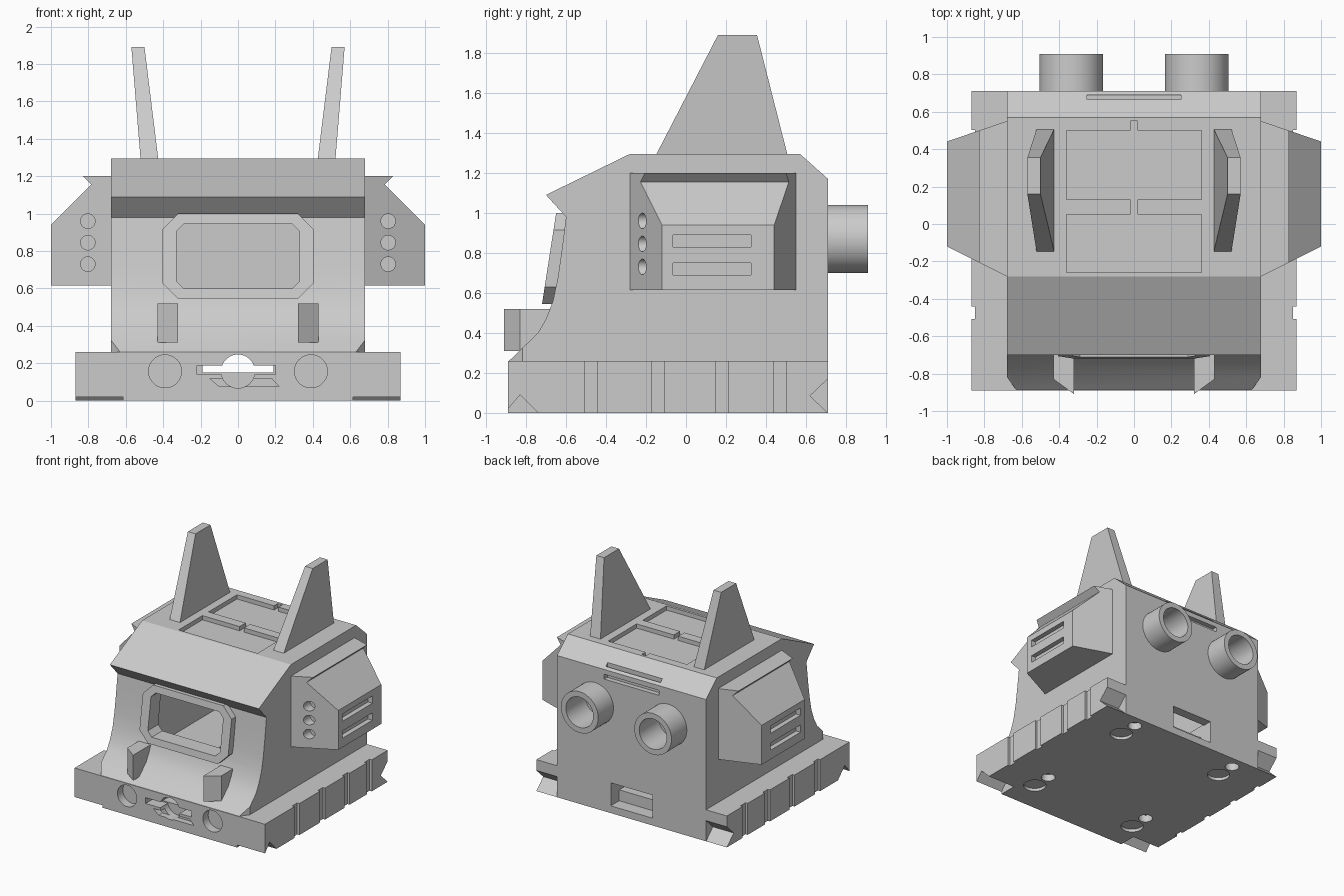
import bpy, bmesh, math
from mathutils import Vector

if "Cube" in bpy.data.objects:
    bpy.data.objects.remove(bpy.data.objects["Cube"])

grey = bpy.data.materials.new("plain_grey")
grey.use_nodes = True
GREY = (0.6, 0.6, 0.6, 1)
grey.diffuse_color = GREY
grey.node_tree.nodes["Principled BSDF"].inputs["Base Color"].default_value = GREY


# ---- helpers ----
def loft(name, ring_a, ring_b):
    """Closed solid between two matching rings of 3D points."""
    bm = bmesh.new()
    a = [bm.verts.new(p) for p in ring_a]
    b = [bm.verts.new(p) for p in ring_b]
    bm.faces.new(a)
    bm.faces.new(b[::-1])
    for i in range(len(a)):
        j = (i + 1) % len(a)
        bm.faces.new((a[i], a[j], b[j], b[i]))
    bmesh.ops.recalc_face_normals(bm, faces=bm.faces)
    mesh = bpy.data.meshes.new(name)
    bm.to_mesh(mesh)
    bm.free()
    mesh.materials.append(grey)
    obj = bpy.data.objects.new(name, mesh)
    bpy.context.collection.objects.link(obj)
    return obj


def prism(name, pts, axis, lo, hi):
    """Extrude a 2D outline along the x, y or z axis."""
    k = "xyz".index(axis)

    def place(p, h):
        q = list(p)
        q.insert(k, h)
        return Vector(q)
    return loft(name, [place(p, lo) for p in pts], [place(p, hi) for p in pts])


def rect(u0, u1, v0, v1):
    return [(u0, v0), (u1, v0), (u1, v1), (u0, v1)]


def box(x0, x1, y0, y1, z0, z1, name="cutter"):
    return prism(name, rect(x0, x1, y0, y1), "z", z0, z1)


def circle(u, v, r, n=48):
    return [(u + r * math.cos(2 * math.pi * i / n),
             v + r * math.sin(2 * math.pi * i / n)) for i in range(n)]


def octagon(w, v0, v1, c):
    half = [(w - c, v0), (w, v0 + c), (w, v1 - c), (w - c, v1)]
    return half + [(-u, v) for u, v in half[::-1]]


def activate(obj):
    bpy.ops.object.select_all(action="DESELECT")
    obj.select_set(True)
    bpy.context.view_layer.objects.active = obj


def cut(obj, cutters):
    activate(obj)
    for c in cutters:
        mod = obj.modifiers.new("cut", "BOOLEAN")
        mod.operation, mod.solver, mod.object = "DIFFERENCE", "EXACT", c
        bpy.ops.object.modifier_apply(modifier=mod.name)
        bpy.data.objects.remove(c)


def smooth(obj):
    activate(obj)
    bpy.ops.object.shade_smooth_by_angle(angle=math.radians(25))


def lean(obj):
    """Tilt a window piece to follow the sloping front."""
    for v in obj.data.vertices:
        v.co.y += 0.155 * (v.co.z - 0.77)
    return obj


SIDES = (("left", 1), ("right", -1))
WINDOW = octagon(0.33, 0.60, 0.945, 0.04)

# ---- hull with hollow cabin ----
hull = prism("hull", [(-0.89, 0.255), (-0.74, 0.40), (-0.70, 0.47), (-0.665, 0.56),
                      (-0.64, 0.68), (-0.62, 0.82), (-0.60, 0.98), (-0.70, 1.09),
                      (-0.28, 1.295), (0.57, 1.295), (0.71, 1.17), (0.71, 0.255)],
             "x", -0.68, 0.68)
cutters = [
    prism("cabin", [(-0.72, 0.2), (-0.58, 0.55), (-0.52, 1.0), (-0.48, 1.1), (-0.25, 1.2),
                    (0.52, 1.2), (0.63, 1.1), (0.63, 0.2)], "x", -0.6, 0.6),
    lean(prism("opening", WINDOW, "y", -0.9, -0.45)),
    # roof panels and their notches
    box(-0.36, 0.36, -0.26, 0.05, 1.26, 1.4),
    box(-0.36, 0.36, 0.13, 0.50, 1.26, 1.4),
    box(-0.02, 0.02, 0.04, 0.14, 1.26, 1.4),
    box(-0.02, 0.02, 0.49, 0.55, 1.26, 1.4),
    # rear slots
    box(-0.25, 0.25, 0.665, 0.69, 1.16, 1.4),
    box(-0.25, 0.25, 0.67, 0.8, 1.09, 1.13),
]
for side, s in SIDES:
    cutters.append(prism("corner", [(s * 0.62, -0.9), (s * 0.7, -0.9), (s * 0.7, -0.79)],
                         "z", 0.2, 0.6))
    cutters.append(prism("bore", circle(s * 0.335, 0.87, 0.125), "y", 0.655, 0.8))
cut(hull, cutters)
smooth(hull)

# ---- window frame ----
frame = lean(prism("window_frame", octagon(0.405, 0.545, 1.0, 0.085), "y", -0.685, -0.595))
cut(frame, [lean(prism("opening", WINDOW, "y", -0.9, -0.4))])

# ---- base plinth ----
base = box(-0.87, 0.87, -0.89, 0.71, 0, 0.26, "base")
cutters = [
    box(-0.19, 0.19, -0.80, 0.63, 0.15, 0.4),
    box(-0.19, 0.19, 0.60, 0.8, 0.06, 0.25),
    prism("hole", circle(0, 0.157, 0.09), "y", -1, -0.79),
    box(-0.22, 0.2, -1, -0.79, 0.14, 0.188),
    prism("vent", [(-0.15, 0.118), (0.18, 0.118), (0.22, 0.075), (-0.1, 0.075)],
          "y", -1, -0.84),
]
for side, s in SIDES:
    for y in (-0.475, -0.14, 0.18, 0.47):
        cutters.append(box(*sorted((s * 0.85, s * 0.95)), y - 0.033, y + 0.033, -0.1, 0.4))
    cutters.append(prism("lamp", circle(s * 0.39, 0.157, 0.088), "y", -1, -0.82))
    # toothed corners, front and rear
    span = sorted((s * 0.615, s * 0.95))
    cutters.append(prism("tooth", [(-0.91, -0.004), (-0.91, 0.0), (-0.89, 0.02), (-0.83, 0.09),
                                   (-0.74, 0.0), (-0.736, -0.004)], "x", *span))
    span = sorted((s * 0.68, s * 0.95))
    cutters.append(prism("tooth", [(0.72, 0.18), (0.62, 0.085), (0.72, -0.01)], "x", *span))
    # round recesses underneath
    for y in (-0.62, 0.44):
        cutters.append(prism("recess", circle(s * 0.5, y, 0.088), "z", -0.1, 0.025))
        cutters.append(prism("recess", circle(s * 0.5, y + 0.165, 0.055), "z", -0.1, 0.06))
cut(base, cutters)
smooth(base)

for side, s in SIDES:
    # ---- side pod, tapered towards its outer face ----
    outline = [(0.64, 0.615), (1.0, 0.615), (1.0, 0.94), (0.785, 1.155), (0.83, 1.2), (0.64, 1.2)]
    pod = loft(side + "_pod",
               [(s * x, -0.28 + 0.5 * (x - 0.68), z) for x, z in outline],
               [(s * x, 0.55 - 0.34 * (x - 0.68), z) for x, z in outline])
    cutters = [box(*sorted((s * 0.96, s * 1.1)), -0.065, 0.325, z, z + 0.06)
               for z in (0.69, 0.83)]
    cutters += [prism("port", circle(s * 0.803, z, 0.039, 32), "y", -0.4, -0.15)
                for z in (0.73, 0.845, 0.96)]
    cut(pod, cutters)
    smooth(pod)

    # ---- ear-like roof fin ----
    loft(side + "_fin",
         [(s * x, y, 1.28) for x, y in rect(0.425, 0.52, -0.155, 0.51)],
         [(s * x, y, 1.89) for x, y in rect(0.50, 0.57, 0.16, 0.355)])

    # ---- front bumper block ----
    prism(side + "_bumper", [(s * 0.43, -0.66), (s * 0.43, -0.83), (s * 0.32, -0.91),
                             (s * 0.32, -0.66)], "z", 0.31, 0.52)

    # ---- exhaust tube ----
    tube = prism(side + "_exhaust", circle(s * 0.335, 0.87, 0.17), "y", 0.70, 0.91)
    cut(tube, [prism("bore", circle(s * 0.335, 0.87, 0.125), "y", 0.6, 1.0)])
    smooth(tube)
